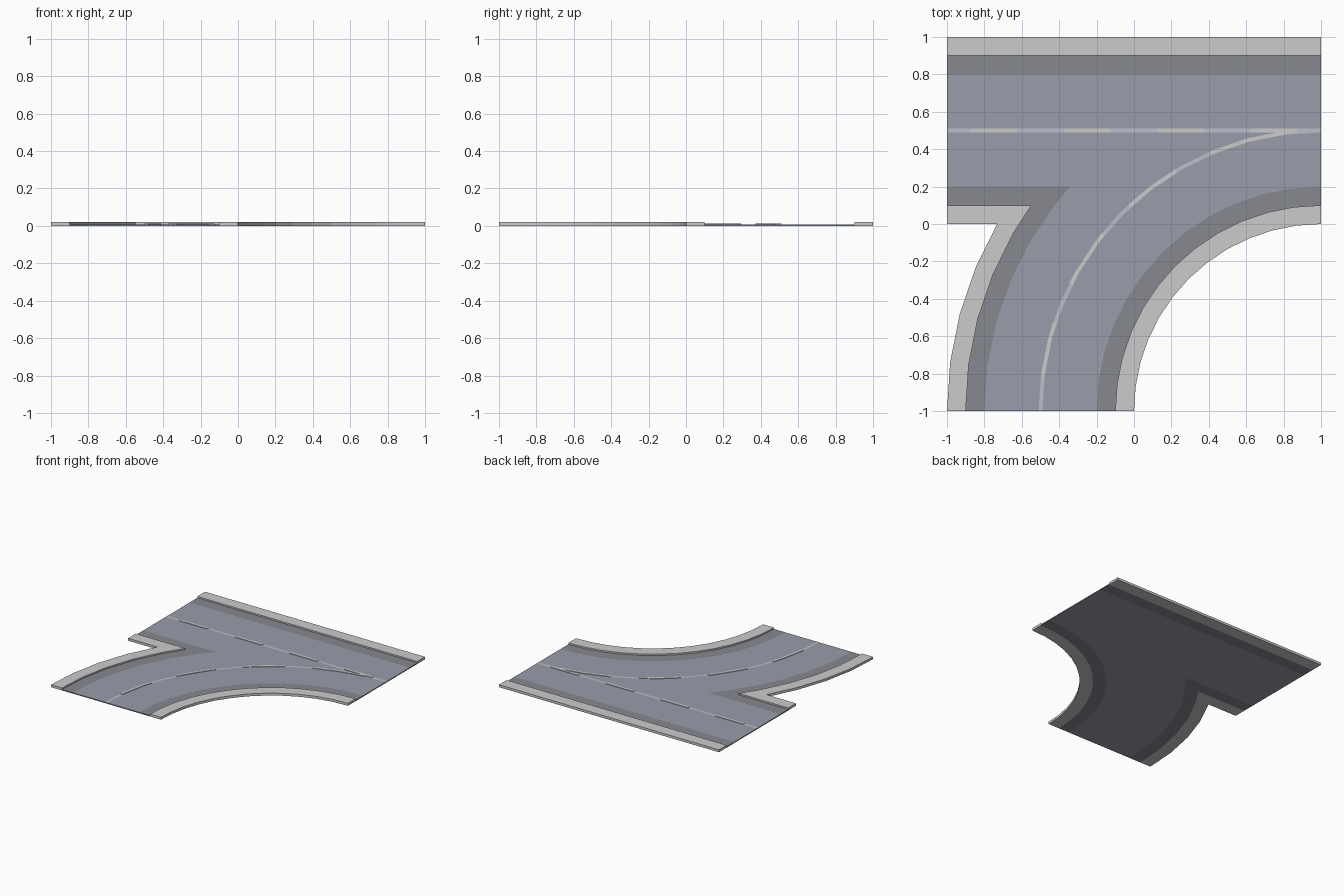
import bpy, bmesh
from math import sin, cos, asin, radians, degrees

if "Cube" in bpy.data.objects:
    bpy.data.objects.remove(bpy.data.objects["Cube"])

KERB_Z, ROAD_Z, DASH_Z, STEP = 0.02, 0.008, 0.012, 7.5


def material(name, rgb):
    m = bpy.data.materials.new(name)
    m.diffuse_color = (*rgb, 1)
    m.use_nodes = True
    m.node_tree.nodes["Principled BSDF"].inputs["Base Color"].default_value = m.diffuse_color
    return m


ASPHALT = material("asphalt", (0.32, 0.34, 0.40))
GUTTER = material("gutter", (0.24, 0.25, 0.28))
KERB = material("kerb", (0.56, 0.55, 0.58))
PAINT = material("paint", (0.50, 0.51, 0.60))
DASH = material("dash", (0.55, 0.54, 0.53))


def arc(r, a0=0, a1=90):
    """Points around the bend centre (1, -1), on a shared 7.5 degree grid."""
    inner = [i * STEP for i in range(13) if a0 + 0.01 < i * STEP < a1 - 0.01]
    return [(1 - r * cos(radians(a)), -1 + r * sin(radians(a))) for a in [a0, *inner, a1]]


def band(r0, r1, a0=0, a1=90):
    return arc(r0, a0, a1) + arc(r1, a0, a1)[::-1]


def rect(x0, x1, y0, y1):
    return [(x0, y0), (x1, y0), (x1, y1), (x0, y1)]


def side_arc(r, y):
    """Outer edge of the bend, stopped where it meets the straight edge at y."""
    return arc(r, 0, degrees(asin((y + 1) / r)))


def corner(r0, y0, r1, y1):
    return side_arc(r0, y0) + [(-1, y0), (-1, y1)] + side_arc(r1, y1)[::-1]


def slab(name, regions, z0, z1):
    """Joined flat regions (outline, material), extruded from z1 down to z0."""
    bm = bmesh.new()
    mats = []
    for pts, mat in regions:
        if mat not in mats:
            mats.append(mat)
        f = bm.faces.new([bm.verts.new((x, y, z0)) for x, y in pts])
        f.material_index = mats.index(mat)
    bmesh.ops.remove_doubles(bm, verts=bm.verts, dist=1e-4)
    if z1 > z0:
        ext = bmesh.ops.extrude_face_region(bm, geom=bm.faces[:], use_keep_orig=True)
        for v in ext["geom"]:
            if isinstance(v, bmesh.types.BMVert):
                v.co.z = z1
    bmesh.ops.recalc_face_normals(bm, faces=bm.faces)
    if z1 == z0:
        for f in bm.faces:
            if f.normal.z < 0:
                f.normal_flip()
    me = bpy.data.meshes.new(name)
    bm.to_mesh(me)
    bm.free()
    for m in mats:
        me.materials.append(m)
    ob = bpy.data.objects.new(name, me)
    bpy.context.collection.objects.link(ob)
    return ob


# Roadbed: carriageway with darker gutters along each edge
lane = [(-1, 0.2), (-1, 0.8), (1, 0.8)] + arc(1.2)[::-1] + side_arc(1.8, 0.2)
slab("roadbed", [
    (lane, ASPHALT),
    (rect(-1, 1, 0.8, 0.9), GUTTER),
    (band(1.1, 1.2), GUTTER),
    (corner(1.9, 0.1, 1.8, 0.2), GUTTER),
], 0, ROAD_Z)

# Raised kerbs
slab("straight_kerb", [(rect(-1, 1, 0.9, 1), KERB)], 0, KERB_Z)
slab("inner_bend_kerb", [(band(1, 1.1), KERB)], 0, KERB_Z)
slab("fork_kerb", [(corner(2, 0, 1.9, 0.1), KERB)], 0, KERB_Z)

# Flush painted centre lines
slab("straight_line", [(rect(-1, 1, 0.49, 0.51), PAINT)], ROAD_Z + 0.0005, ROAD_Z + 0.0005)
slab("bend_line", [(band(1.49, 1.51), PAINT)], ROAD_Z + 0.0004, ROAD_Z + 0.0004)

# Raised dashes on both centre lines
for i in range(4):
    x = -0.875 + 0.5 * i
    slab(f"straight_dash_{i + 1}", [(rect(x, x + 0.25, 0.49, 0.51), DASH)], ROAD_Z, DASH_Z)
for i, (a0, a1) in enumerate([(7, 18.5), (27, 39), (47, 59), (67, 83)]):
    slab(f"bend_dash_{i + 1}", [(band(1.49, 1.51, a0, a1), DASH)], ROAD_Z, DASH_Z)
